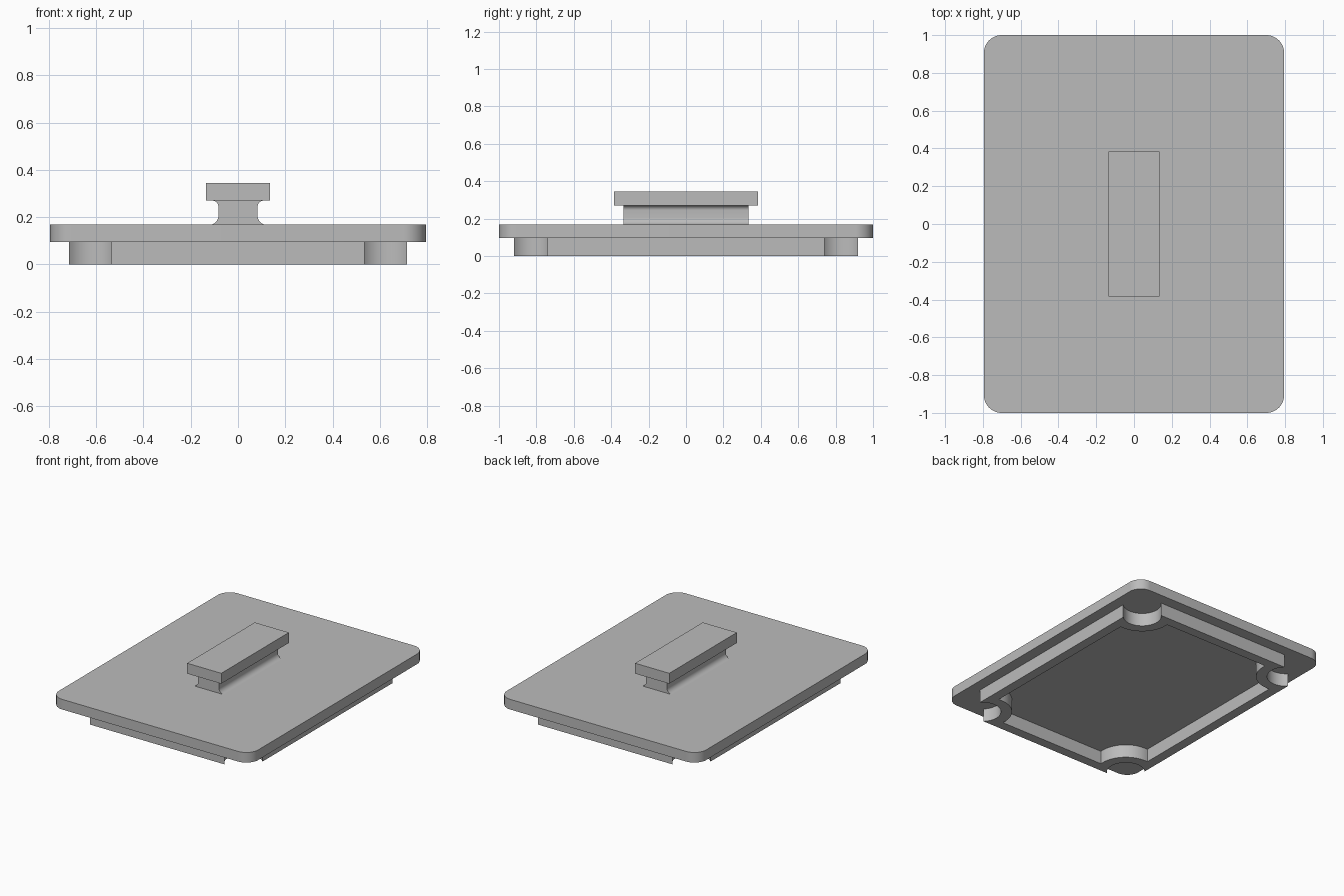
import bpy, bmesh, math
from math import radians

cube = bpy.data.objects.get("Cube")
if cube:
    bpy.data.objects.remove(cube, do_unlink=True)

grey = bpy.data.materials.new("plain grey")
grey.use_nodes = True
colour = (0.5, 0.5, 0.5, 1)
grey.diffuse_color = colour
grey.node_tree.nodes["Principled BSDF"].inputs["Base Color"].default_value = colour


def outline(cx, cy, r, a0, a1, steps=20):
    """Closed counterclockwise outline with one arc mirrored into four corners."""
    arc = [(cx + r * math.cos(a0 + (a1 - a0) * i / steps),
            cy + r * math.sin(a0 + (a1 - a0) * i / steps)) for i in range(steps + 1)]
    points = []
    for sx, sy in ((1, 1), (-1, 1), (-1, -1), (1, -1)):
        corner = [(sx * x, sy * y) for x, y in arc]
        points += corner if sx == sy else corner[::-1]
    return points


def finish(name, bm):
    bmesh.ops.recalc_face_normals(bm, faces=bm.faces[:])
    mesh = bpy.data.meshes.new(name)
    bm.to_mesh(mesh)
    bm.free()
    mesh.materials.append(grey)
    obj = bpy.data.objects.new(name, mesh)
    bpy.context.collection.objects.link(obj)
    bpy.ops.object.select_all(action="DESELECT")
    obj.select_set(True)
    bpy.context.view_layer.objects.active = obj
    bpy.ops.object.shade_smooth_by_angle(angle=radians(30))
    return obj


def prism(name, points, offset):
    """Extrude a closed loop of 3D points along an offset."""
    bm = bmesh.new()
    face = bm.faces.new([bm.verts.new(p) for p in points])
    new = bmesh.ops.extrude_face_region(bm, geom=[face], use_keep_orig=True)["geom"]
    verts = [g for g in new if isinstance(g, bmesh.types.BMVert)]
    bmesh.ops.translate(bm, vec=offset, verts=verts)
    return finish(name, bm)


# Lid plate with rounded corners
RIM_TOP, PLATE_TOP = 0.095, 0.168
plate = outline(0.70, 0.905, 0.095, 0, radians(90))
prism("lid_plate", [(x, y, RIM_TOP) for x, y in plate], (0, 0, PLATE_TOP - RIM_TOP))


# Locating rim underneath, scooped inwards at each corner
def scooped(half_x, half_y, radius, inset):
    start = -math.acos(inset / radius)
    return outline(half_x - inset, half_y - inset, radius, start, radians(-270) - start)


outer = scooped(0.715, 0.92, 0.127, 0.09)
inner = scooped(0.645, 0.85, 0.20, 0.02)
bm = bmesh.new()
rings = [[bm.verts.new((x, y, z)) for x, y in loop]
         for loop, z in ((outer, 0), (outer, RIM_TOP), (inner, RIM_TOP), (inner, 0))]
count = len(outer)
for k in range(4):
    a, b = rings[k], rings[(k + 1) % 4]
    for i in range(count):
        j = (i + 1) % count
        bm.faces.new((a[i], a[j], b[j], b[i]))
finish("locating_rim", bm)

# Handle neck: narrow waist with coved flares at foot and top
WAIST, NECK_TOP, FOOT, HEAD = 0.083, 0.27, 0.037, 0.025
quarter = [radians(90) * i / 8 for i in range(9)]
side = [(WAIST + FOOT * (1 - math.sin(a)), PLATE_TOP + FOOT * (1 - math.cos(a)))
        for a in quarter]
side += [(WAIST + HEAD * (1 - math.cos(a)), NECK_TOP - HEAD * (1 - math.sin(a)))
         for a in quarter]
profile = side + [(-x, z) for x, z in reversed(side)]
prism("handle_neck", [(x, -0.335, z) for x, z in profile], (0, 0.67, 0))

# Handle grip bar
grip = [(sx * 0.136, sy * 0.385, NECK_TOP) for sx, sy in ((1, 1), (-1, 1), (-1, -1), (1, -1))]
prism("handle_grip", grip, (0, 0, 0.075))
